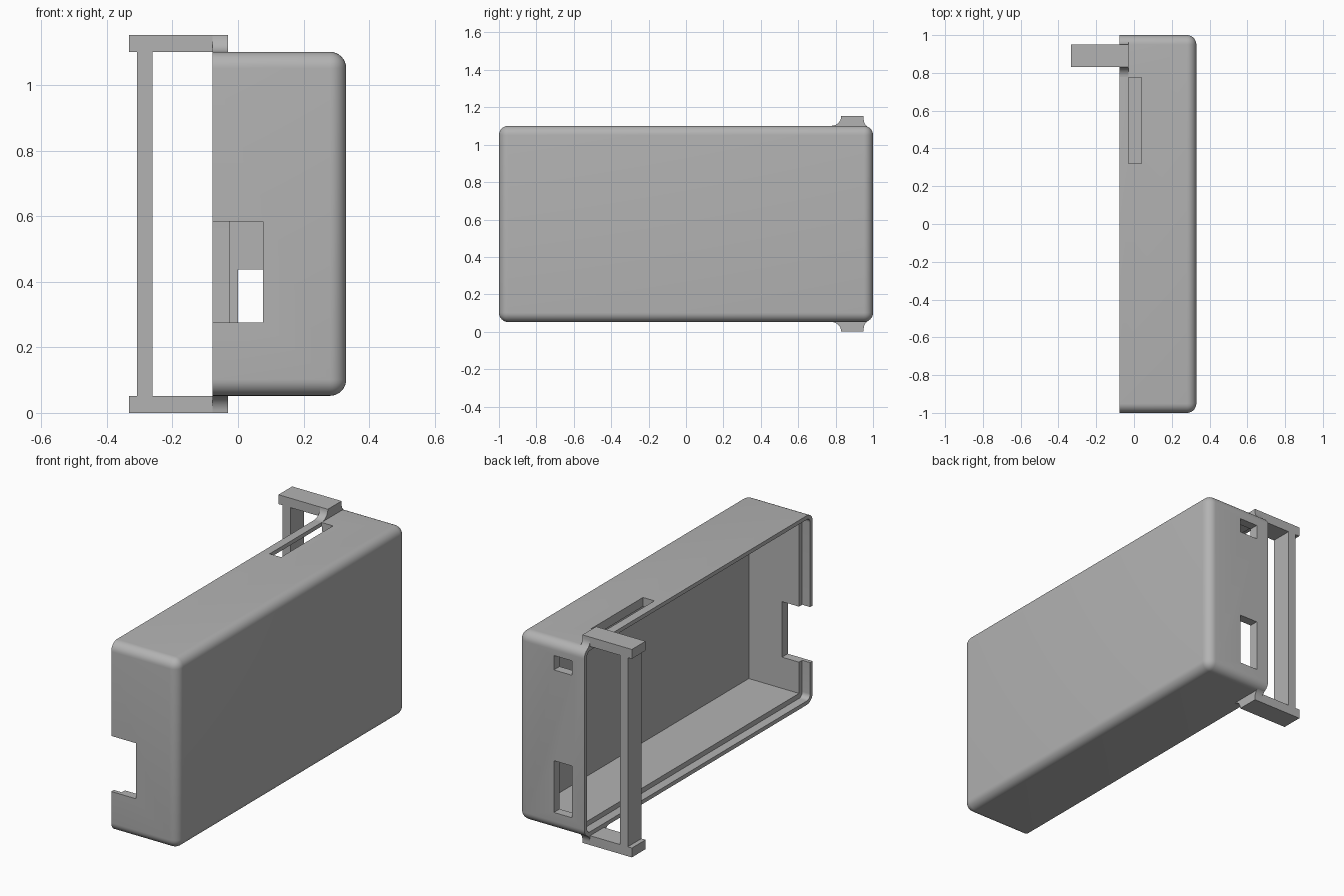
import bpy
import bmesh
from math import cos, sin, radians

old = bpy.data.objects.get("Cube")
if old:
    bpy.data.objects.remove(old, do_unlink=True)

X0, X1 = -0.077, 0.33        # open rim and closed face
HEIGHT, ARM = 1.153, 0.052   # overall height, strap arm thickness
Z0, Z1 = ARM, HEIGHT - ARM   # bottom and top of the case
WALL, LIP, R = 0.05, 0.022, 0.05

grey = bpy.data.materials.new("light grey plastic")
grey.use_nodes = True
COLOUR = (0.45, 0.45, 0.45, 1)
grey.diffuse_color = COLOUR
grey.node_tree.nodes["Principled BSDF"].inputs["Base Color"].default_value = COLOUR


def finish(name, bm):
    bmesh.ops.recalc_face_normals(bm, faces=bm.faces)
    mesh = bpy.data.meshes.new(name)
    bm.to_mesh(mesh)
    bm.free()
    mesh.materials.append(grey)
    obj = bpy.data.objects.new(name, mesh)
    bpy.context.collection.objects.link(obj)
    return obj


def block(name, x, y, z, radius=0, pick=None):
    """Box from three (low, high) ranges; bevels the edges chosen by pick."""
    bm = bmesh.new()
    bmesh.ops.create_cube(bm, size=1)
    for v in bm.verts:
        v.co = [r[0] if c < 0 else r[1] for c, r in zip(v.co, (x, y, z))]
    if radius:
        edges = [e for e in bm.edges if pick(*(v.co for v in e.verts))]
        bmesh.ops.bevel(bm, geom=edges, offset=radius, segments=8,
                        profile=0.5, affect='EDGES')
    return finish(name, bm)


def prism(name, outline, x0, x1):
    """Extrude a (y, z) outline along x."""
    bm = bmesh.new()
    face = bm.faces.new([bm.verts.new((x0, y, z)) for y, z in outline])
    ext = bmesh.ops.extrude_face_region(bm, geom=[face])["geom"]
    for v in ext:
        if isinstance(v, bmesh.types.BMVert):
            v.co.x = x1
    return finish(name, bm)


def boolean(target, tool, operation):
    mod = target.modifiers.new(tool.name, 'BOOLEAN')
    mod.operation, mod.solver, mod.object = operation, 'EXACT', tool
    bpy.context.view_layer.objects.active = target
    bpy.ops.object.modifier_apply(modifier=mod.name)
    bpy.data.objects.remove(tool, do_unlink=True)


def inset(d):
    return (-1 + d, 1 - d), (Z0 + d, Z1 - d)


# Case: rounded everywhere but the open rim
case = block("case", (X0, X1), (-1, 1), (Z0, Z1), R,
             lambda a, b: max(a.x, b.x) > X0 + 0.1)

# Cavity, rim rebate and wall openings
cutters = [
    block("cavity", (-0.2, X1 - WALL), *inset(WALL)),
    block("rim_rebate", (-0.2, -0.028), *inset(LIP), R - LIP,
          lambda a, b: abs(a.x - b.x) > 0.1),
    block("front_notch", (-0.2, 0.076), (-1.1, -0.9), (0.275, 0.583)),
    block("top_slot", (-0.03, 0.04), (0.32, 0.775), (1.0, 1.2)),
    block("back_tall_hole", (0, 0.11), (0.9, 1.1), (0.15, 0.437)),
    block("back_small_hole", (0, 0.11), (0.9, 1.1), (0.94, 1.02)),
]
for cutter in cutters:
    boolean(case, cutter, 'DIFFERENCE')

# Strap loop: arms with flared roots at top and bottom, joined by a bar
Y0, Y1 = 0.83, 0.95
root = [(Y0 - ARM + ARM * cos(radians(a)), HEIGHT - ARM * sin(radians(a)))
        for a in range(90, -1, -10)]
root += [(Y1 + R - R * cos(radians(a)), Z1 + 0.0356 - R * sin(radians(a)))
         for a in range(0, 61, 10)]
root.insert(len(root) - 7, (Y1, HEIGHT))
root += [(0.96, Z1 - 0.014), (Y0 - ARM, Z1 - 0.014)]

strap = block("strap_loop", (-0.308, -0.26), (Y0, Y1), (Z0 - 0.01, Z1 + 0.01))
for flip in (False, True):
    outline = [(y, HEIGHT - z if flip else z) for y, z in root]
    span = (0, ARM) if flip else (Z1, HEIGHT)
    boolean(strap, block("arm", (-0.333, X0 + 0.01), (Y0, Y1), span), 'UNION')
    boolean(strap, prism("arm_root", outline, X0, -0.03), 'UNION')

# Smooth the rounded edges, keep the corners sharp
bpy.ops.object.select_all(action='DESELECT')
for obj in (case, strap):
    obj.select_set(True)
bpy.context.view_layer.objects.active = case
bpy.ops.object.shade_smooth_by_angle(angle=radians(30))
